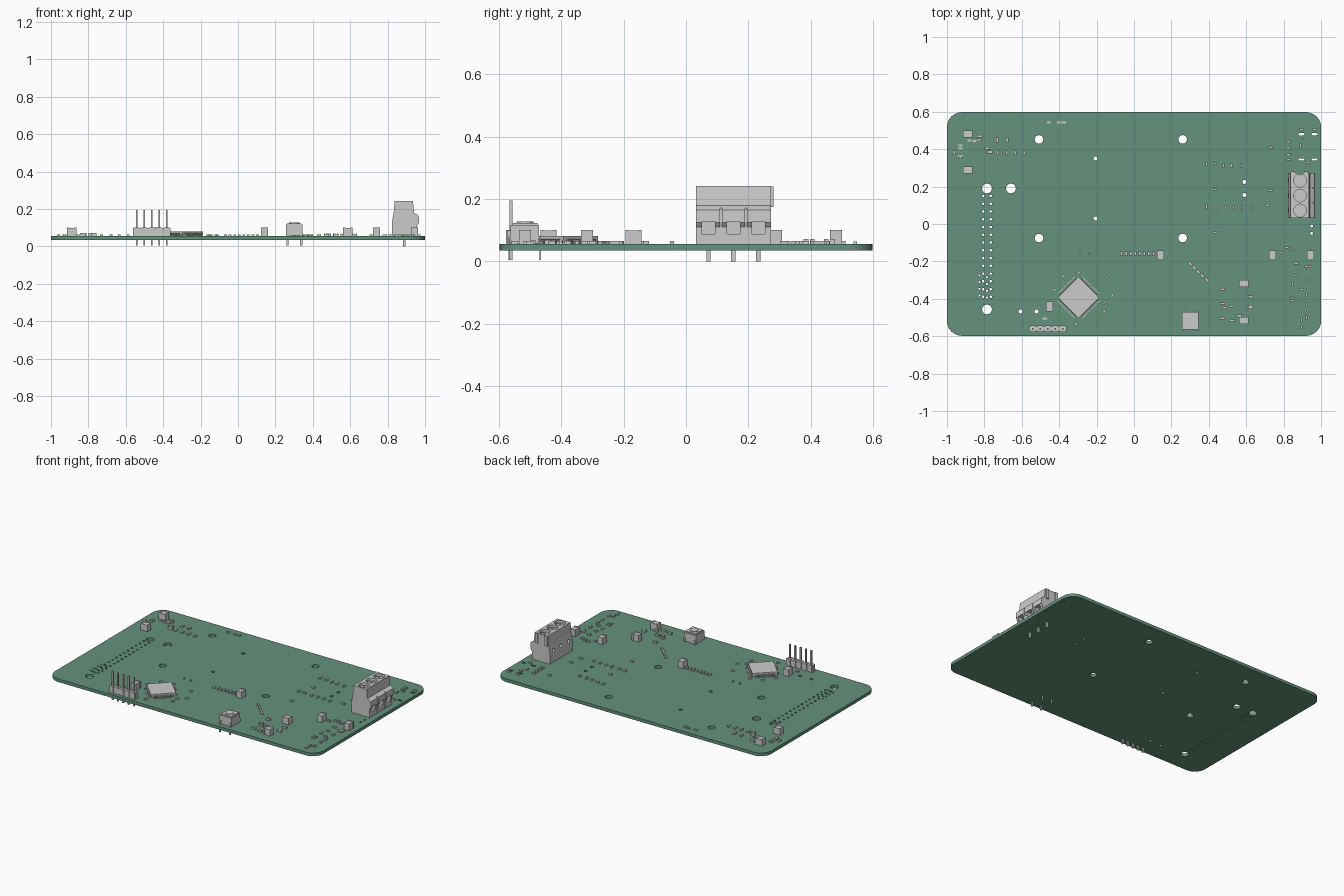
import bpy, bmesh, math
from mathutils import Matrix, Vector

TOP, BOT = 0.056, 0.035          # board surfaces


class Part:
    """Collects primitives into one named mesh object."""
    def __init__(self, name):
        self.name, self.bm = name, bmesh.new()

    def box(self, c, s, rot=0.0, pivot=None):
        m = Matrix.Translation(c) @ Matrix.Rotation(rot, 4, 'Z') @ Matrix.Diagonal((*s, 1))
        bmesh.ops.create_cube(self.bm, size=1, matrix=m)

    def cyl(self, c, r, h, n=24, axis='Z', turn=0.0):
        m = Matrix.Translation(c)
        if axis == 'X':
            m = m @ Matrix.Rotation(math.pi / 2, 4, 'Y')
        m = m @ Matrix.Rotation(turn, 4, 'Z')
        bmesh.ops.create_cone(self.bm, cap_ends=True, segments=n, radius1=r,
                              radius2=r, depth=h, matrix=m)

    def prism_y(self, profile, y0, y1):
        vs = [self.bm.verts.new((x, y0, z)) for x, z in profile]
        f = self.bm.faces.new(vs)
        ext = bmesh.ops.extrude_face_region(self.bm, geom=[f])['geom']
        bmesh.ops.translate(self.bm, vec=(0, y1 - y0, 0),
                            verts=[v for v in ext if isinstance(v, bmesh.types.BMVert)])
        bmesh.ops.recalc_face_normals(self.bm, faces=self.bm.faces)

    def done(self):
        me = bpy.data.meshes.new(self.name)
        self.bm.to_mesh(me)
        self.bm.free()
        ob = bpy.data.objects.new(self.name, me)
        bpy.context.collection.objects.link(ob)
        return ob


# --- board: filled 2D outline with holes
cu = bpy.data.curves.new('board_outline', 'CURVE')
cu.dimensions, cu.fill_mode = '2D', 'BOTH'
cu.extrude = (TOP - BOT) / 2


def rounded(cx, cy, hx, hy, r, n):
    pts = []
    for k, (sx, sy) in enumerate([(1, 1), (-1, 1), (-1, -1), (1, -1)]):
        for i in range(n + 1):
            a = (k + i / n) * math.pi / 2
            pts.append((cx + sx * (hx - r) + r * math.cos(a), cy + sy * (hy - r) + r * math.sin(a)))
    clean = [p for i, p in enumerate(pts) if (Vector(p) - Vector(pts[i - 1])).length > 1e-5]
    sp = cu.splines.new('POLY')
    sp.points.add(len(clean) - 1)
    for q, p in zip(sp.points, clean):
        q.co = (*p, 0, 1)
    sp.use_cyclic_u = True


def hole(x, y, r, n=4):
    rounded(x, y, r, r, r, n)


rounded(0, 0, 1.0, 0.598, 0.08, 8)
for x in (-0.508, 0.26):                                   # mounting holes
    for y in (0.452, -0.075):
        hole(x, y, 0.023, 6)
for x, y in [(-0.786, 0.19), (-0.658, 0.19), (-0.786, -0.457)]:
    hole(x, y, 0.026, 6)
for x, y in [(-0.206, 0.35), (-0.206, 0.03), (0.59, 0.225), (0.59, 0.155),
             (-0.607, -0.468), (-0.522, -0.468)]:
    hole(x, y, 0.011)
for x, y in [(0.95, -0.01), (0.95, -0.05)]:
    hole(x, y, 0.008)
for i in range(14):                                        # connector rows
    for x in (-0.806, -0.766):
        hole(x, 0.15 - i * 0.0415, 0.007, 3)
for i in range(4):
    hole(-0.826, -0.275 - i * 0.036, 0.006, 3)
    hole(-0.786, -0.285 - i * 0.036, 0.006, 3)
for x in (0.895, 0.965):                                   # shell slots
    for y in (0.48, 0.345):
        rounded(x, y, 0.016, 0.006, 0.006, 3)

tmp = bpy.data.objects.new('board_outline', cu)
bpy.context.collection.objects.link(tmp)
bpy.context.view_layer.update()
me = bpy.data.meshes.new_from_object(tmp.evaluated_get(bpy.context.evaluated_depsgraph_get()))
bpy.data.objects.remove(tmp)
board = bpy.data.objects.new('circuit_board', me)
board.location.z = (TOP + BOT) / 2
bpy.context.collection.objects.link(board)
green = bpy.data.materials.new('board_green')
green.diffuse_color = (0.13, 0.29, 0.2, 1)
me.materials.clear()
me.materials.append(green)

# --- screw terminal block, body then cut pockets
WAYS = (0.072, 0.152, 0.232)
p = Part('terminal_block')
p.prism_y([(0.823, TOP), (0.957, TOP), (0.957, 0.11), (0.968, 0.125), (0.966, 0.165),
           (0.942, 0.18), (0.935, 0.242), (0.838, 0.242), (0.832, 0.18), (0.823, 0.13)], 0.032, 0.273)
block = p.done()
c = Part('terminal_cutter')
for y in WAYS:
    c.cyl((0.888, y, 0.242), 0.034, 0.05, 28)              # screw wells
    c.box((0.96, y, 0.108), (0.06, 0.042, 0.04))           # wire entries
    c.cyl((0.82, y, 0.135), 0.012, 0.05, 16, 'X')          # test holes
for y in (0.112, 0.192):
    c.box((0.97, y, 0.115), (0.03, 0.006, 0.116))          # grooves between ways
cutter = c.done()
cutter.hide_render = True
mod = block.modifiers.new('pockets', 'BOOLEAN')
mod.operation, mod.solver, mod.object = 'DIFFERENCE', 'EXACT', cutter
bpy.context.view_layer.objects.active = block
bpy.ops.object.modifier_apply(modifier=mod.name)
bpy.data.objects.remove(cutter)

p = Part('terminal_side_rib')
for x in (0.85, 0.92):
    p.box((x, 0.276, 0.207), (0.02, 0.008, 0.066))
p.done()
p = Part('terminal_screws')
for y in WAYS:                                             # slotted head = two half bars
    p.cyl((0.888, y, 0.217), 0.029, 0.012)
    for s in (-1, 1):
        d = 0.0125 * s
        p.box((0.888 + d * 0.7, y + d * 0.7, 0.226), (0.04, 0.017, 0.008), -math.pi / 4)
p.done()
p = Part('terminal_pins')
for y in WAYS:
    p.box((0.888, y, 0.03), (0.014, 0.014, 0.06))
p.done()

# --- pin header
base, pins = Part('header_base'), Part('header_pins')
for i in range(5):
    x = -0.541 + 0.04 * i
    base.box((x, -0.561, 0.079), (0.028, 0.034, 0.044))
    base.box((x, -0.561, 0.078), (0.04, 0.024, 0.042))
    pins.box((x, -0.561, 0.1), (0.01, 0.01, 0.192))
base.done()
pins.done()

# --- push button
p = Part('button_body')
p.box((0.301, -0.517, 0.087), (0.09, 0.092, 0.058))
p.box((0.301, -0.517, 0.119), (0.078, 0.08, 0.008))
p.done()
p = Part('button_cap')
p.cyl((0.301, -0.517, 0.122), 0.027, 0.012)
p.done()
p = Part('button_legs')
for sx in (-1, 1):
    for sy in (-1, 1):
        x, y = 0.301 + 0.037 * sx, -0.517 + 0.05 * sy
        p.box((x, y, 0.042), (0.012, 0.005, 0.076))
        p.box((x, y - 0.006 * sy, 0.078), (0.012, 0.014, 0.005))
p.done()

# --- quad flat chip, turned 45 degrees
CHIP, A = Vector((-0.297, -0.393, 0)), math.pi / 4
p = Part('chip_body')
p.box(CHIP + Vector((0, 0, 0.0705)), (0.156, 0.156, 0.021), A)
p.done()
p = Part('chip_leads')
for k in range(4):
    r = Matrix.Rotation(A + k * math.pi / 2, 3, 'Z')
    for i in range(16):
        t = (i - 7.5) * 0.0079
        for d, z, l, h in [(0.081, 0.07, 0.009, 0.003), (0.085, 0.064, 0.003, 0.014),
                           (0.09, 0.058, 0.01, 0.003)]:
            p.box(CHIP + r @ Vector((d, t, 0)) + Vector((0, 0, z)), (l, 0.0036, h),
                  A + k * math.pi / 2)
p.done()

# --- tall block capacitors
p = Part('block_capacitors')
for x, y, rot in [(-0.89, 0.481, 0), (-0.89, 0.289, 0), (0.588, -0.318, 0), (0.588, -0.516, 0),
                  (0.142, -0.168, 1), (0.741, -0.168, 1), (0.944, -0.168, 1), (-0.452, -0.441, 1)]:
    a = rot * math.pi / 2
    p.box((x, y, 0.077), (0.036, 0.036, 0.043), a)
    for s in (-1, 1):
        p.box((x + 0.02 * s * math.cos(a), y + 0.02 * s * math.sin(a), 0.078), (0.011, 0.038, 0.046), a)
p.done()


# --- small surface-mount chips: body with two end caps
def chips(name, spots, angle, l=0.022, w=0.012, h=0.009):
    p, a = Part(name), math.radians(angle)
    for x, y in spots:
        p.box((x, y, TOP + h / 2), (l * 0.6, w * 0.94, h * 0.94), a)
        for s in (-1, 1):
            d = s * l * 0.4
            p.box((x + d * math.cos(a), y + d * math.sin(a), TOP + h / 2), (l * 0.22, w, h), a)
    p.done()


chips('small_chips_left', [(-0.88, 0.447), (-0.853, 0.444), (-0.928, 0.404), (-0.928, 0.366),
      (-0.928, 0.42), (-0.455, 0.543), (-0.40, 0.543), (-0.375, 0.543), (-0.477, -0.506)], 0, h=0.008)
chips('medium_chips_left', [(-0.824, 0.47), (-0.83, 0.45), (-0.784, 0.405), (-0.77, 0.385)],
      0, 0.028, 0.015, 0.016)
chips('upright_chips_left', [(-0.73, 0.449), (-0.677, 0.449), (-0.73, 0.382), (-0.68, 0.382),
      (-0.634, 0.382), (-0.587, 0.382), (-0.928, 0.36), (-0.96, 0.38)], 90, 0.024, 0.014)
chips('small_chips_upper_right', [(0.433, 0.323), (0.433, 0.185), (0.433, 0.09), (0.433, -0.045),
      (0.73, 0.41), (0.826, 0.44), (0.826, 0.405), (0.826, 0.37), (0.826, 0.345), (0.714, 0.1),
      (0.73, 0.18), (0.896, 0.505), (0.965, 0.505), (0.91, 0.455), (0.93, 0.33)], 0)
chips('upright_chips_right', [(0.388, 0.323), (0.388, 0.094), (0.478, 0.313), (0.52, 0.313),
      (0.572, 0.313), (0.49, 0.088), (0.532, 0.088), (0.577, 0.088), (0.625, 0.085),
      (0.89, 0.42), (0.84, -0.13)], 90)
chips('chip_row', [(-0.067 + 0.0245 * i, -0.158) for i in range(8)], 90, 0.022, 0.014)
chips('tiny_chips', [(-0.29, -0.158), (-0.238, -0.158)], 90, 0.012, 0.007)
chips('diagonal_chips', [(0.3 + 0.022 * i, -0.212 - 0.0215 * i) for i in range(5)], -45, 0.024, 0.014)
chips('chip_bypass_down', [(-0.377, -0.28), (-0.425, -0.352), (-0.158, -0.42), (-0.31, -0.537)], 45, 0.02)
chips('chip_bypass_up', [(-0.297, -0.26), (-0.147, -0.286), (-0.115, -0.382), (-0.158, -0.468)], 45, 0.02)
chips('small_chips_lower_right', [(0.473, -0.35), (0.473, -0.425), (0.522, -0.44), (0.485, -0.447),
      (0.473, -0.505), (0.525, -0.516), (0.562, -0.49), (0.623, -0.39), (0.623, -0.44),
      (0.623, -0.447)], 0, 0.026, 0.014, 0.012)
chips('edge_chips', [(0.785, -0.152), (0.815, -0.125), (0.87, -0.14), (0.922, -0.227), (0.93, -0.24),
      (0.868, -0.21), (0.863, -0.275), (0.848, -0.39), (0.848, -0.41), (0.896, -0.35)], 0)
chips('edge_chips_upright', [(0.922, -0.30), (0.922, -0.38), (0.922, -0.43), (0.922, -0.5),
      (0.896, -0.51), (0.896, -0.55), (0.848, -0.325), (0.94, -0.225)], 90)
